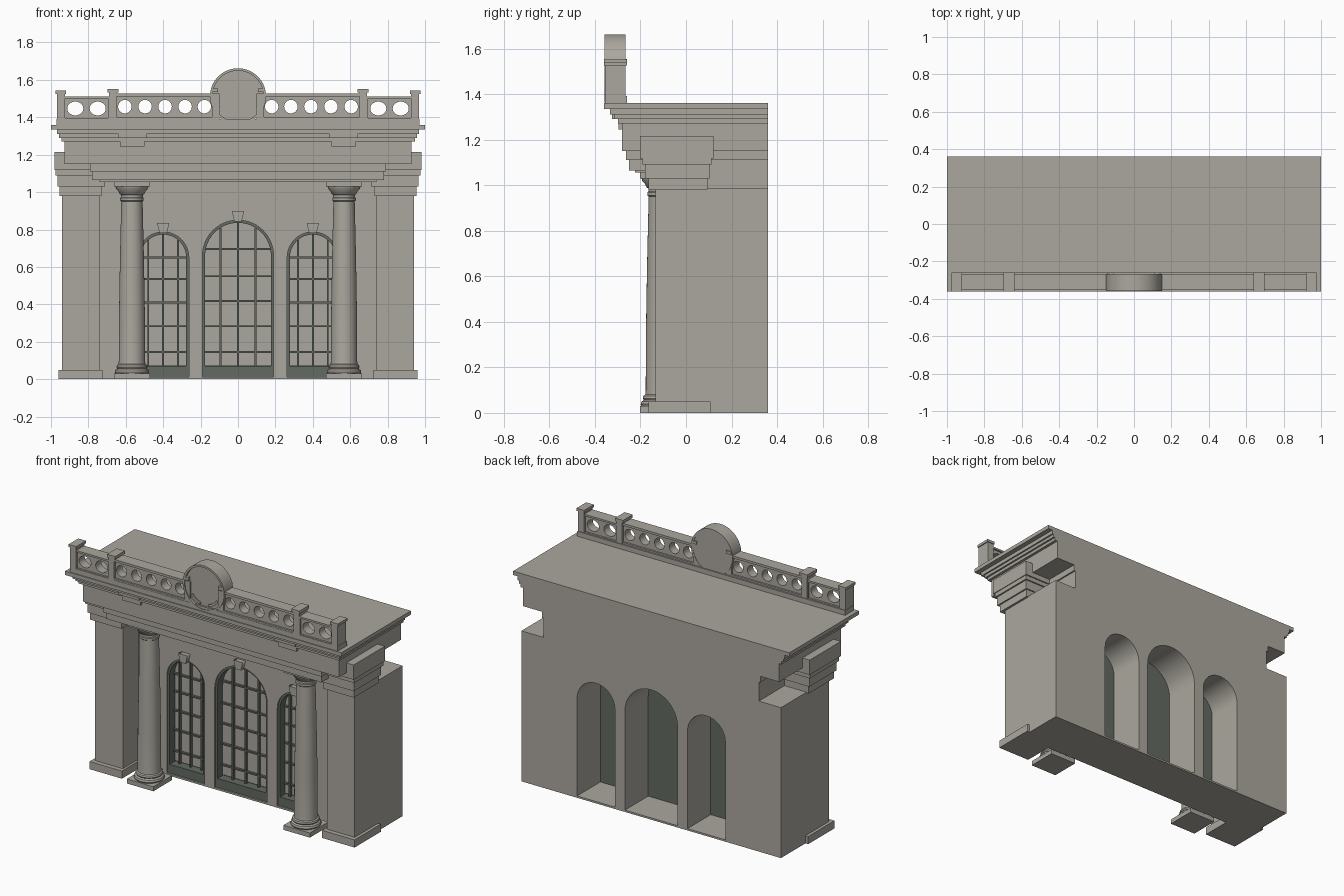
import bpy, bmesh, math
from math import pi, sin, cos

if "Cube" in bpy.data.objects:
    bpy.data.objects.remove(bpy.data.objects["Cube"])


def material(name, rgb):
    m = bpy.data.materials.new(name)
    m.use_nodes = True
    m.diffuse_color = (*rgb, 1)
    m.node_tree.nodes["Principled BSDF"].inputs["Base Color"].default_value = (*rgb, 1)
    return m


STONE = material("warm grey stone", (0.41, 0.39, 0.345))
GREEN = material("dark green metal", (0.125, 0.143, 0.122))


def add(name, mesh, mat, smooth=False):
    ob = bpy.data.objects.new(name, mesh)
    bpy.context.collection.objects.link(ob)
    mesh.materials.clear()
    mesh.materials.append(mat)
    if smooth:
        bpy.ops.object.select_all(action='DESELECT')
        ob.select_set(True)
        bpy.context.view_layer.objects.active = ob
        bpy.ops.object.shade_smooth_by_angle(angle=math.radians(35))
    return ob


def boxes(name, items, mat=STONE):
    """One object from boxes given as x0, x1, y0, y1, z0, z1."""
    bm = bmesh.new()
    for x0, x1, y0, y1, z0, z1 in items:
        vs = bmesh.ops.create_cube(bm, size=1)["verts"]
        for v in vs:
            v.co.x = x1 if v.co.x > 0 else x0
            v.co.y = y1 if v.co.y > 0 else y0
            v.co.z = z1 if v.co.z > 0 else z0
    me = bpy.data.meshes.new(name)
    bm.to_mesh(me)
    bm.free()
    return add(name, me, mat)


def plate(name, loops, y0, y1, mat=STONE, smooth=True):
    """Outlines in x and z (inner loops are holes), extruded from y0 to y1."""
    cu = bpy.data.curves.new(name, 'CURVE')
    cu.dimensions, cu.fill_mode = '2D', 'BOTH'
    cu.extrude = (y1 - y0) / 2
    for pts in loops:
        sp = cu.splines.new('POLY')
        sp.points.add(len(pts) - 1)
        for p, (x, z) in zip(sp.points, pts):
            p.co = (x, z, 0, 1)
        sp.use_cyclic_u = True
    tmp = bpy.data.objects.new(name + "_outline", cu)
    bpy.context.collection.objects.link(tmp)
    dg = bpy.context.evaluated_depsgraph_get()
    me = bpy.data.meshes.new_from_object(tmp.evaluated_get(dg))
    bpy.data.objects.remove(tmp)
    bpy.data.curves.remove(cu)
    bm = bmesh.new()
    bm.from_mesh(me)
    bmesh.ops.remove_doubles(bm, verts=bm.verts, dist=1e-5)
    for v in bm.verts:
        x, z, d = v.co
        v.co = (x, (y0 + y1) / 2 - d, z)
    bmesh.ops.recalc_face_normals(bm, faces=bm.faces)
    bm.to_mesh(me)
    bm.free()
    me.name = name
    return add(name, me, mat, smooth)


def rect(x0, x1, z0, z1):
    return [(x0, z0), (x1, z0), (x1, z1), (x0, z1)]


def oval(cx, cz, rx, rz, n=32):
    return [(cx + rx * cos(2 * pi * i / n), cz + rz * sin(2 * pi * i / n)) for i in range(n)]


def arch(cx, r, z0, spring, n=24):
    top = [(cx + r * cos(pi * i / n), spring + r * sin(pi * i / n)) for i in range(n + 1)]
    return [(cx + r, z0)] + top + [(cx - r, z0)]


def lathe(name, profile, x, y, n=32):
    bm = bmesh.new()
    rings = [[bm.verts.new((x + r * cos(2 * pi * i / n), y + r * sin(2 * pi * i / n), z))
              for i in range(n)] for r, z in profile]
    for a, b in zip(rings, rings[1:]):
        for i in range(n):
            j = (i + 1) % n
            bm.faces.new((a[i], a[j], b[j], b[i]))
    bm.faces.new(rings[0][::-1])
    bm.faces.new(rings[-1])
    me = bpy.data.meshes.new(name)
    bm.to_mesh(me)
    bm.free()
    return add(name, me, STONE, True)


def both(items):
    """Adds the mirror image of each box across x = 0."""
    return items + [(-b, -a, *rest) for a, b, *rest in items]


BACK, WALL = 0.36, 0.03

# Windows: name, centre, radius, springing height, column spacing, bar heights
windows = [("centre", 0, 0.19, 0.66, 0.093, (0.145, 0.283, 0.417, 0.55, 0.695))]
for side, s in (("left", 1), ("right", -1)):
    windows.append((side, 0.4 * s, 0.137, 0.65, 0.08, (0.145, 0.283, 0.41, 0.535, 0.65)))

# Main wall with arched openings
plate("main_wall", [rect(-0.74, 0.74, 0, 0.985)] +
      [arch(cx, r, 0.012, sp) for _, cx, r, sp, _, _ in windows], WALL, BACK)
boxes("upper_wall", [(-0.78, 0.78, WALL, BACK, 0.985, 1.065)])

for name, cx, r, sp, gap, heights in windows:
    ri = r - 0.014
    plate(name + "_window_backing", [arch(cx, r, 0.012, sp)], 0.1, 0.12, GREEN)
    plate(name + "_window_panes", [arch(cx, ri, 0.075, sp)], 0.093, 0.1)
    plate(name + "_window_frame", [arch(cx, r, 0.012, sp), arch(cx, ri, 0.07, sp)], 0.04, 0.1, GREEN)
    bars = []
    for k in (-1, 0, 1):
        top = sp + math.sqrt(ri ** 2 - (k * gap) ** 2)
        bars.append((cx + k * gap - 0.005, cx + k * gap + 0.005, 0.075, 0.095, 0.07, top))
    for h in heights:
        w = math.sqrt(ri ** 2 - max(0, h - sp) ** 2)
        bars.append((cx - w, cx + w, 0.078, 0.095, h - 0.005, h + 0.005))
    boxes(name + "_window_bars", bars, GREEN)
    t = sp + r - 0.006
    plate(name + "_keystone", [[(cx - 0.02, t), (cx + 0.02, t), (cx + 0.033, t + 0.055),
                                (cx - 0.033, t + 0.055)]], 0.0, WALL + 0.01, smooth=False)

# Corner piers with bases and stepped capitals
boxes("corner_piers", both([(0.74, 0.94, -0.135, BACK, 0, 0.985)]))
boxes("pier_bases", both([(0.725, 0.96, -0.165, 0.107, 0, 0.05)]))
boxes("pier_capitals", both([
    (0.73, 0.955, -0.165, 0.095, 0.98, 1.03),
    (0.71, 0.965, -0.18, 0.103, 1.03, 1.09),
    (0.70, 0.975, -0.19, 0.112, 1.09, 1.118),
    (0.70, 0.98, -0.203, 0.12, 1.118, 1.215)]))

# Round columns on square plinths
shaft = [(0.088, 0.028), (0.092, 0.038), (0.088, 0.05), (0.078, 0.056), (0.083, 0.064),
         (0.08, 0.075), (0.072, 0.08), (0.07, 0.1), (0.069, 0.35), (0.064, 0.65), (0.057, 0.95),
         (0.063, 0.955), (0.063, 0.968), (0.058, 0.972), (0.058, 0.985), (0.066, 0.99),
         (0.073, 1.005), (0.086, 1.02), (0.088, 1.032)]
for side, s in (("left", 1), ("right", -1)):
    lathe(side + "_column", shaft, 0.567 * s, -0.107)
    cx = 0.567 * s
    boxes(side + "_column_plinth", [(cx - 0.096, cx + 0.096, -0.203, -0.011, 0, 0.03)])
    boxes(side + "_column_abacus", [(cx - 0.096, cx + 0.096, -0.203, -0.011, 1.03, 1.06)])

# Entablature: architrave, frieze and stepped cornice
boxes("architrave", [(-0.74, 0.74, -0.225, WALL, 1.055, 1.07),
                     (-0.78, 0.78, -0.25, BACK, 1.065, 1.11),
                     (-0.79, 0.79, -0.263, BACK, 1.11, 1.15)])
boxes("frieze", [(-0.927, 0.927, -0.28, BACK, 1.15, 1.27)])
boxes("cornice", [(-0.945, 0.945, -0.298, BACK, 1.27, 1.29),
                  (-0.957, 0.957, -0.313, BACK, 1.29, 1.31),
                  (-0.967, 0.967, -0.333, BACK, 1.31, 1.335),
                  (-1.0, 1.0, -0.36, BACK, 1.335, 1.36)])
boxes("cornice_blocks", both([(0.5, 0.63, -0.297, -0.27, 1.245, 1.27),
                              (0.49, 0.64, -0.325, -0.28, 1.29, 1.31)]))

# Pierced parapet: solid frames with thinner panels set inside
F, B = -0.352, -0.27
for side, s in (("left", 1), ("right", -1)):
    outer = [(s * x, 1.447) for x in (0.75, 0.87)]
    inner = [(s * x, 1.457) for x in (0.18, 0.283, 0.39, 0.497, 0.605)]
    xo, xi = sorted((s * 0.695, s * 0.93)), sorted((s * 0.14, s * 0.65))
    plate(side + "_end_parapet_frame",
          [rect(*sorted((s * 0.67, s * 0.965)), 1.36, 1.512), rect(*xo, 1.395, 1.5)], F, B)
    plate(side + "_end_parapet_panel",
          [rect(*xo, 1.395, 1.5)] + [oval(x, z, 0.043, 0.037) for x, z in outer], F + 0.012, B - 0.012)
    plate(side + "_parapet_frame",
          [rect(*sorted((s * 0.1, s * 0.67)), 1.36, 1.527), rect(*xi, 1.402, 1.512)], F, B)
    plate(side + "_parapet_panel",
          [rect(*xi, 1.402, 1.512)] + [oval(x, z, 0.036, 0.036) for x, z in inner], F + 0.012, B - 0.012)
boxes("parapet_base", [(-0.97, 0.97, -0.354, -0.26, 1.36, 1.392)])
boxes("parapet_posts", both([(0.925, 0.968, -0.355, -0.265, 1.36, 1.527),
                             (0.92, 0.975, -0.36, -0.26, 1.525, 1.542),
                             (0.65, 0.69, -0.355, -0.265, 1.36, 1.535),
                             (0.638, 0.697, -0.36, -0.26, 1.532, 1.552)]))

# Round crest with rim, side ears and carved swag
CZ = 1.512
plate("crest_disc", [oval(0, CZ, 0.147, 0.147, 64)], -0.342, -0.268)
plate("crest_rim", [oval(0, CZ, 0.15, 0.15, 64), oval(0, CZ, 0.137, 0.137, 64)], -0.358, -0.266)
boxes("crest_ears", both([(0.107, 0.143, -0.36, -0.26, 1.535, 1.555)]))
for side, a0 in (("left", 285), ("right", 215)):
    angles = [math.radians(a0 + 5 * i) for i in range(9)]
    arc = [(0.12 * cos(a), CZ + 0.12 * sin(a)) for a in angles]
    arc += [(0.105 * cos(a), CZ + 0.105 * sin(a)) for a in reversed(angles)]
    plate(side + "_crest_swag", [arc], -0.35, -0.34)
